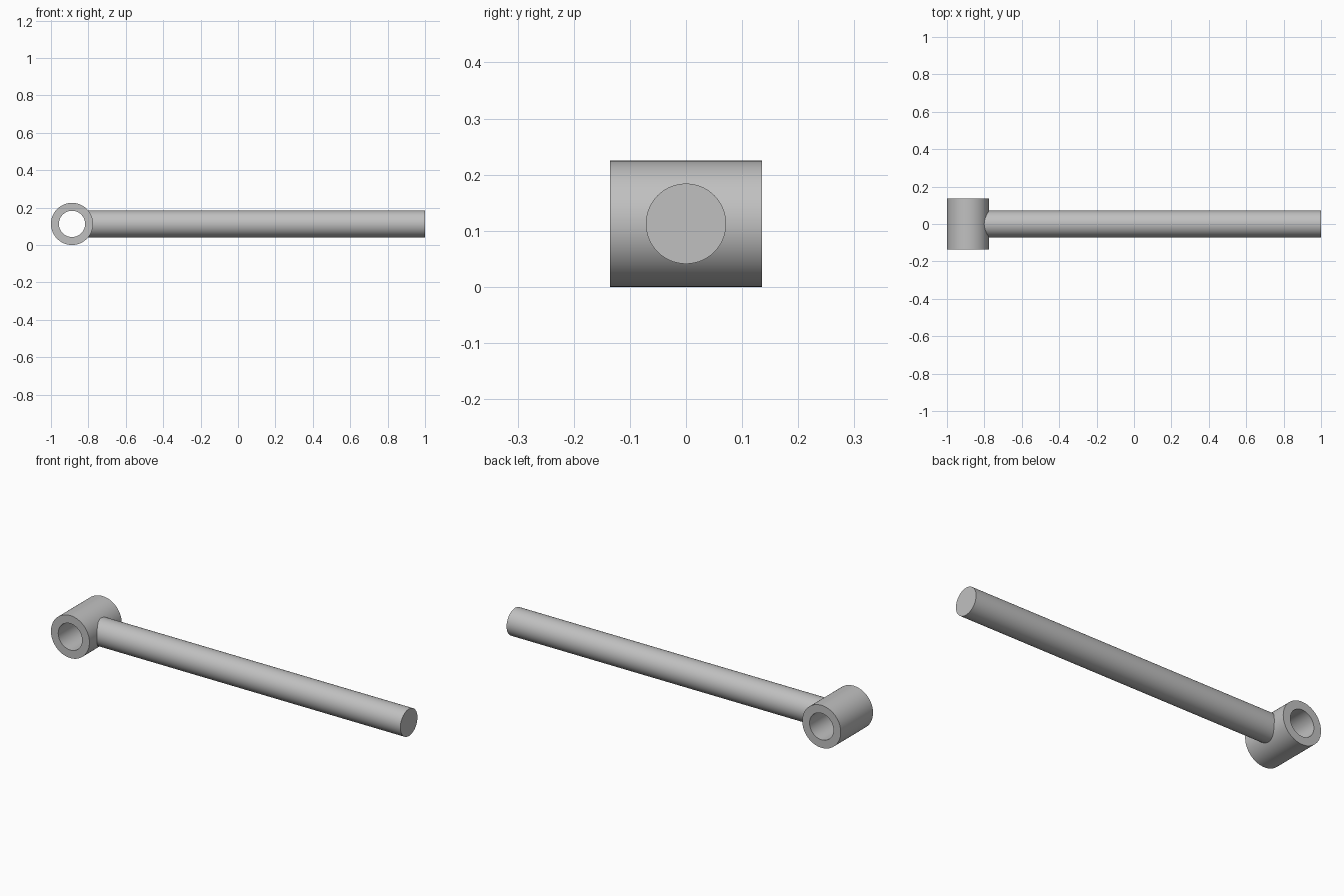
import bpy
import bmesh
import math
from mathutils import Matrix

cube = bpy.data.objects.get("Cube")
if cube:
    bpy.data.objects.remove(cube, do_unlink=True)

SLEEVE_R, BORE_R, SLEEVE_HALF = 0.1125, 0.07, 0.135
ROD_R, ROD_START, ROD_END = 0.0715, -0.81, 1.0
SLEEVE_X = -1 + SLEEVE_R
SEGMENTS = 96

steel = bpy.data.materials.new("plain grey steel")
steel.use_nodes = True
grey = (0.53, 0.53, 0.53, 1)
steel.diffuse_color = grey
steel.node_tree.nodes["Principled BSDF"].inputs["Base Color"].default_value = grey


def finish(name, bm):
    """Turn a bmesh into a smooth shaded steel object."""
    bmesh.ops.recalc_face_normals(bm, faces=bm.faces)
    mesh = bpy.data.meshes.new(name)
    bm.to_mesh(mesh)
    bm.free()
    mesh.materials.append(steel)
    obj = bpy.data.objects.new(name, mesh)
    bpy.context.collection.objects.link(obj)
    bpy.ops.object.select_all(action="DESELECT")
    obj.select_set(True)
    bpy.context.view_layer.objects.active = obj
    bpy.ops.object.shade_smooth_by_angle(angle=math.radians(30))
    return obj


# Pivot sleeve: a rectangular wall section spun around the y axis
bm = bmesh.new()
section = [(BORE_R, -SLEEVE_HALF), (SLEEVE_R, -SLEEVE_HALF),
           (SLEEVE_R, SLEEVE_HALF), (BORE_R, SLEEVE_HALF)]
verts = [bm.verts.new((SLEEVE_X + r, y, SLEEVE_R)) for r, y in section]
edges = [bm.edges.new((verts[i], verts[i - 1])) for i in range(4)]
bmesh.ops.spin(bm, geom=verts + edges, cent=(SLEEVE_X, 0, SLEEVE_R),
               axis=(0, 1, 0), angle=math.tau, steps=SEGMENTS)
bmesh.ops.remove_doubles(bm, verts=bm.verts, dist=1e-4)
finish("pivot_sleeve", bm)

# Rod: starts inside the sleeve wall, clear of the bore
bm = bmesh.new()
place = (Matrix.Translation(((ROD_START + ROD_END) / 2, 0, SLEEVE_R))
         @ Matrix.Rotation(math.pi / 2, 4, "Y"))
bmesh.ops.create_cone(bm, cap_ends=True, segments=SEGMENTS, radius1=ROD_R,
                      radius2=ROD_R, depth=ROD_END - ROD_START, matrix=place)
finish("rod", bm)
